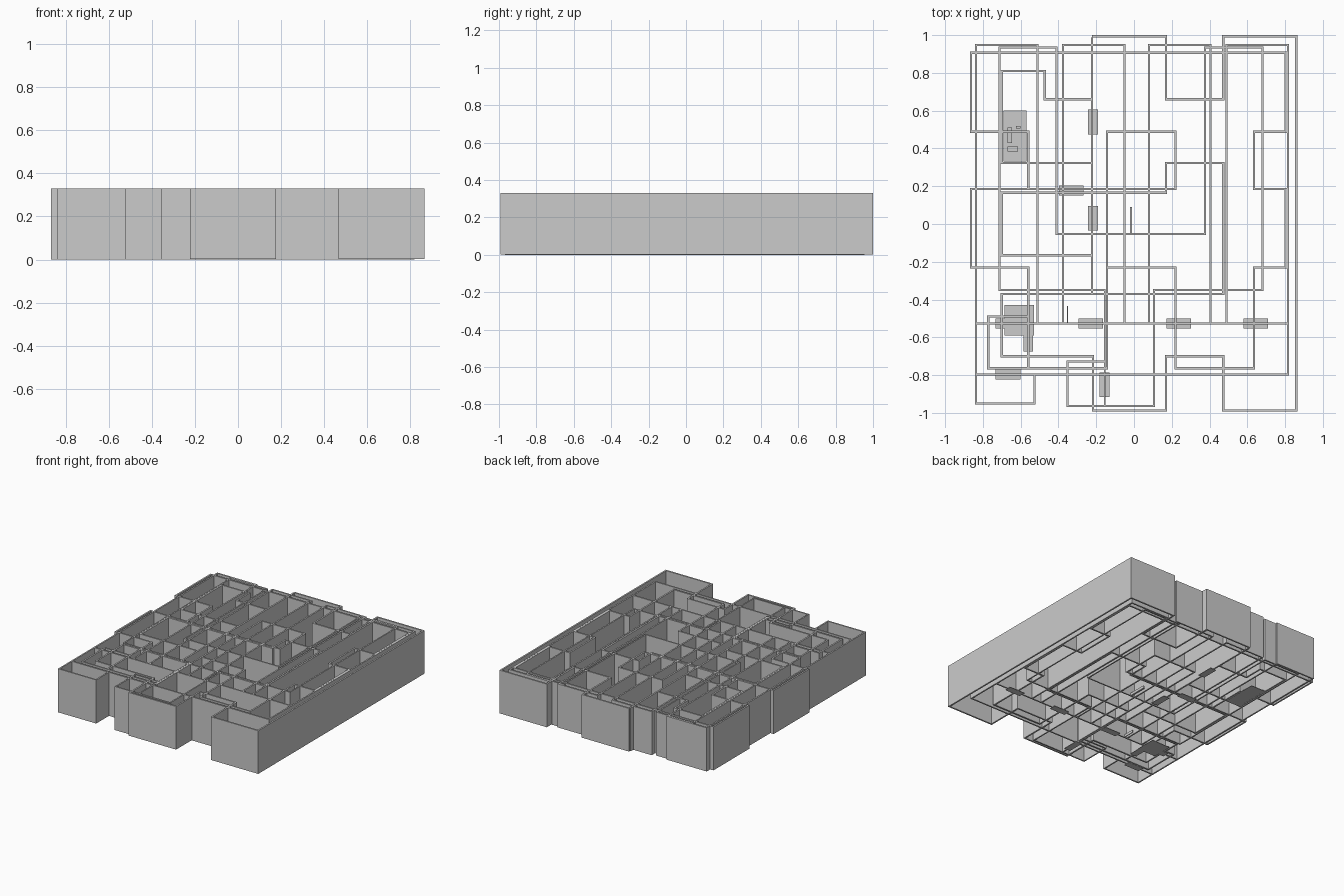
import bpy, bmesh

H = 0.33


def boxes(name, items):
    """One object made of boxes given as (x0, x1, y0, y1, z0, z1)."""
    bm = bmesh.new()
    for x0, x1, y0, y1, z0, z1 in items:
        geo = bmesh.ops.create_cube(bm, size=1)["verts"]
        bmesh.ops.scale(bm, vec=(x1 - x0, y1 - y0, z1 - z0), verts=geo)
        bmesh.ops.translate(bm, vec=((x0 + x1) / 2, (y0 + y1) / 2, (z0 + z1) / 2), verts=geo)
    me = bpy.data.meshes.new(name)
    bm.to_mesh(me)
    bm.free()
    ob = bpy.data.objects.new(name, me)
    bpy.context.collection.objects.link(ob)
    return ob


def walls(name, start, steps, extra=(), t=0.012, z0=0.0, z1=H):
    """Rectilinear wall run: steps alternate target x, target y. extra: single walls."""
    h = t / 2
    segs, (x, y) = [], start
    for i, s in enumerate(steps):
        nx, ny = (s, y) if i % 2 == 0 else (x, s)
        segs.append((x, nx, y, ny))
        x, y = nx, ny
    segs += extra
    items = []
    for xa, xb, ya, yb in segs:
        # vertical runs stop short of the corners so faces do not overlap
        e = h if ya == yb else -h
        items.append((min(xa, xb) - h, max(xa, xb) + h,
                      min(ya, yb) + (e if ya != yb else 0) * -1 - (h if ya == yb else 0),
                      max(ya, yb) + (e if ya != yb else 0) + (h if ya == yb else 0), z0, z1))
    return boxes(name, items)


# outer wings with the notched front and back
walls("wing_walls", (-0.217, 0.994),
      [0.17, 0.66, 0.473, 0.994, 0.859, -0.987, 0.473, -0.70, 0.17, -0.987,
       -0.217, -0.70, -0.70, -0.37, 0.473, 0.323, 0.17, 0.165, -0.70, -0.165,
       -0.222, 0.323, -0.70, 0.81, -0.473, 0.66, -0.222, 0.994],
      extra=[(-0.222, -0.222, -0.37, 0.66)], z0=0.003)

# stepped side walls
walls("side_walls", (-0.863, 0.907),
      [0.803, 0.488, 0.635, 0.185, 0.803, -0.23, 0.635, -0.763, 0.22, -0.23,
       -0.143, -0.763, -0.772, -0.49, -0.56],
      extra=[(-0.56, -0.56, -0.763, -0.23), (-0.863, -0.56, -0.23, -0.23),
             (-0.863, -0.863, -0.23, 0.185), (-0.863, 0.22, 0.185, 0.185),
             (0.22, 0.22, 0.185, 0.488), (-0.143, 0.22, 0.488, 0.488),
             (-0.143, -0.143, -0.23, 0.488), (-0.56, -0.56, 0.185, 0.488),
             (-0.863, -0.56, 0.488, 0.488), (-0.863, -0.863, 0.488, 0.907)])

# four long bays closed at the back
bays = []
for x in (-0.836, -0.375, 0.08, 0.49):
    bays += [(x, x + 0.325, 0.948, 0.948), (x, x, -0.527, 0.948),
             (x + 0.325, x + 0.325, -0.527, 0.948)]
walls("bay_walls", (-0.836, -0.527), [0.815],  extra=bays, t=0.011)

# corridor along the front of the bays
walls("corridor_walls", (-0.836, -0.797), [0.815, -0.527],
      extra=[(-0.836, -0.836, -0.95, -0.527), (-0.836, -0.526, -0.95, -0.95),
             (-0.526, -0.526, -0.95, -0.797)], t=0.011)

# inner U-shaped hall with entrance
walls("hall_walls", (-0.713, 0.935),
      [-0.41, -0.053, 0.375, 0.935, 0.68, -0.35, 0.105, -0.963,
       -0.352, -0.727, -0.155, -0.35, -0.713, 0.935],
      extra=[(-0.155, -0.155, -0.963, -0.727)], t=0.01)

# thin plates at floor level in the doorways
doors = [(-0.217, 0.54, 0), (-0.217, 0.03, 0), (-0.56, -0.61, 0), (-0.157, -0.85, 0),
         (-0.333, 0.178, 1), (-0.667, -0.527, 1), (-0.228, -0.527, 1),
         (0.237, -0.527, 1), (0.645, -0.527, 1), (-0.667, -0.797, 1)]
plates = []
for x, y, wide in doors:
    a, b = (0.065, 0.026) if wide else (0.026, 0.065)
    plates.append((x - a, x + a, y - b, y + b, 0.0, 0.004))
boxes("door_sills", plates)

# floor pads
boxes("floor_pads", [(-0.69, -0.57, 0.33, 0.60, 0, 0.004),
                     (-0.685, -0.53, -0.59, -0.43, 0, 0.004)])

# small fittings
boxes("fittings", [(-0.67, -0.645, 0.43, 0.51, 0.004, 0.02),
                   (-0.67, -0.615, 0.385, 0.41, 0.004, 0.02),
                   (-0.625, -0.60, 0.505, 0.52, 0.004, 0.02),
                   (-0.022, -0.010, -0.05, 0.09, 0, 0.02),
                   (-0.354, -0.350, -0.527, -0.435, 0, 0.02)])
